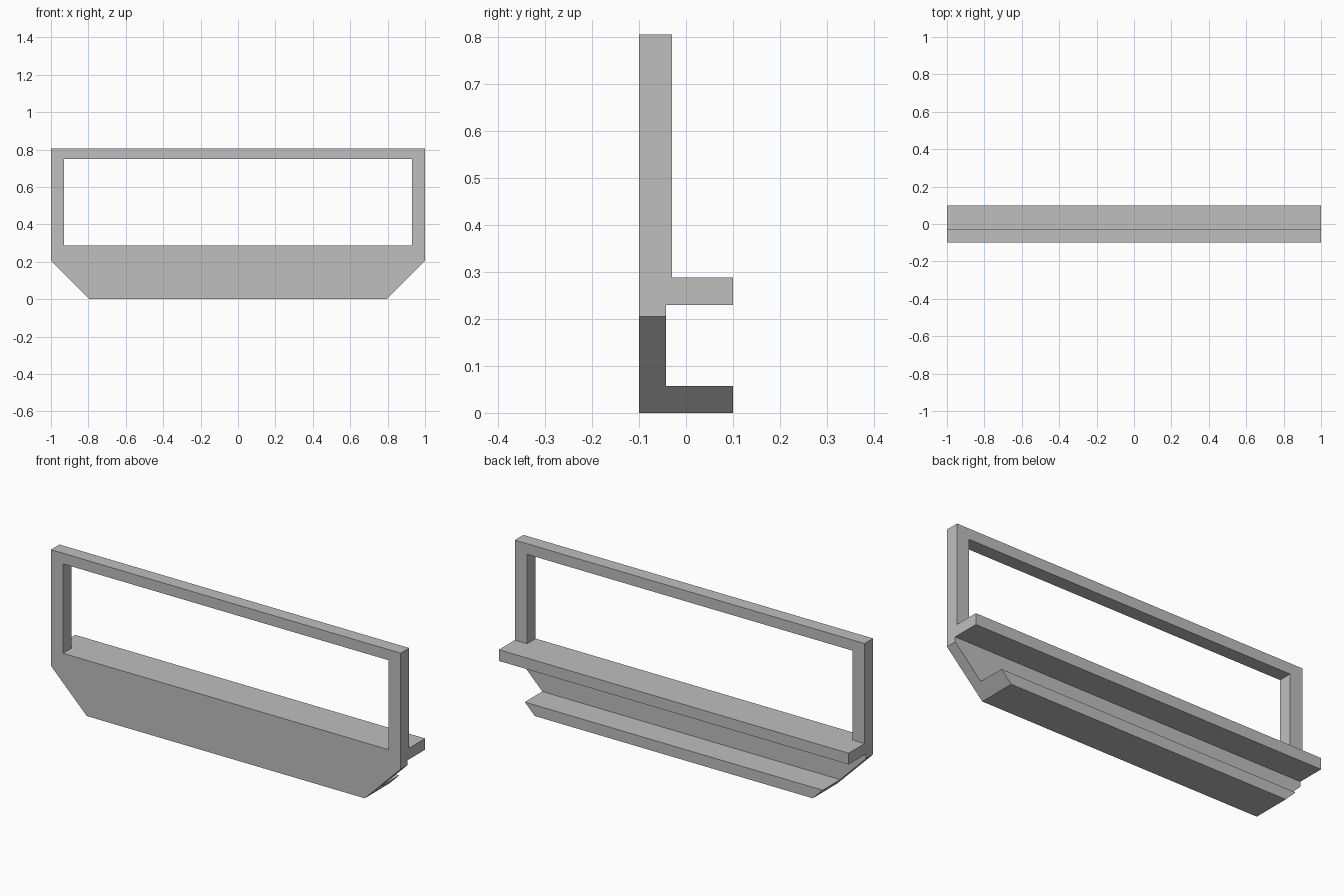
import bpy
import bmesh
from mathutils import Vector

cube = bpy.data.objects.get("Cube")
if cube:
    bpy.data.objects.remove(cube, do_unlink=True)

# Single flat grey
grey = bpy.data.materials.new("grey")
grey.use_nodes = True
color = (0.52, 0.52, 0.52, 1)
grey.diffuse_color = color
grey.node_tree.nodes["Principled BSDF"].inputs["Base Color"].default_value = color

HALF = 1.0        # half of the overall width
FRONT = -0.1      # front plane shared by all parts
BACK = 0.1
SHELF_TOP = 0.288
TOP = 0.805


def prism(points, depth):
    """Extrude a closed outline along the depth vector."""
    bm = bmesh.new()
    face = bm.faces.new([bm.verts.new(p) for p in points])
    result = bmesh.ops.extrude_face_region(bm, geom=[face], use_keep_orig=True)
    verts = [v for v in result["geom"] if isinstance(v, bmesh.types.BMVert)]
    bmesh.ops.translate(bm, verts=verts, vec=depth)
    return bm


def finish(bm, name):
    bmesh.ops.recalc_face_normals(bm, faces=bm.faces)
    mesh = bpy.data.meshes.new(name)
    bm.to_mesh(mesh)
    bm.free()
    mesh.materials.append(grey)
    obj = bpy.data.objects.new(name, mesh)
    bpy.context.collection.objects.link(obj)
    return obj


# Channel: front panel with a bottom flange and an upper shelf
panel_back = -0.043
profile = [(FRONT, 0), (BACK, 0), (BACK, 0.057), (panel_back, 0.057),
           (panel_back, 0.23), (BACK, 0.23), (BACK, SHELF_TOP), (FRONT, SHELF_TOP)]
channel = prism([(-HALF, y, z) for y, z in profile], Vector((2 * HALF, 0, 0)))

# Slanted lower corners
for side in (-1, 1):
    cut = bmesh.ops.bisect_plane(
        channel, geom=channel.verts[:] + channel.edges[:] + channel.faces[:],
        plane_co=(side * 0.795, 0, 0), plane_no=(side, 0, -1), clear_outer=True)
    edges = [e for e in cut["geom_cut"] if isinstance(e, bmesh.types.BMEdge)]
    bmesh.ops.holes_fill(channel, edges=edges)
finish(channel, "channel_base")

# Open frame: two posts joined by a top rail
inner, rail = 0.93, 0.75
right = [(HALF, SHELF_TOP), (HALF, TOP)]
left = [(-HALF, TOP), (-HALF, SHELF_TOP)]
opening = [(-inner, SHELF_TOP), (-inner, rail), (inner, rail), (inner, SHELF_TOP)]
frame = prism([(x, FRONT, z) for x, z in right + left + opening], Vector((0, 0.07, 0)))
finish(frame, "upper_frame")
